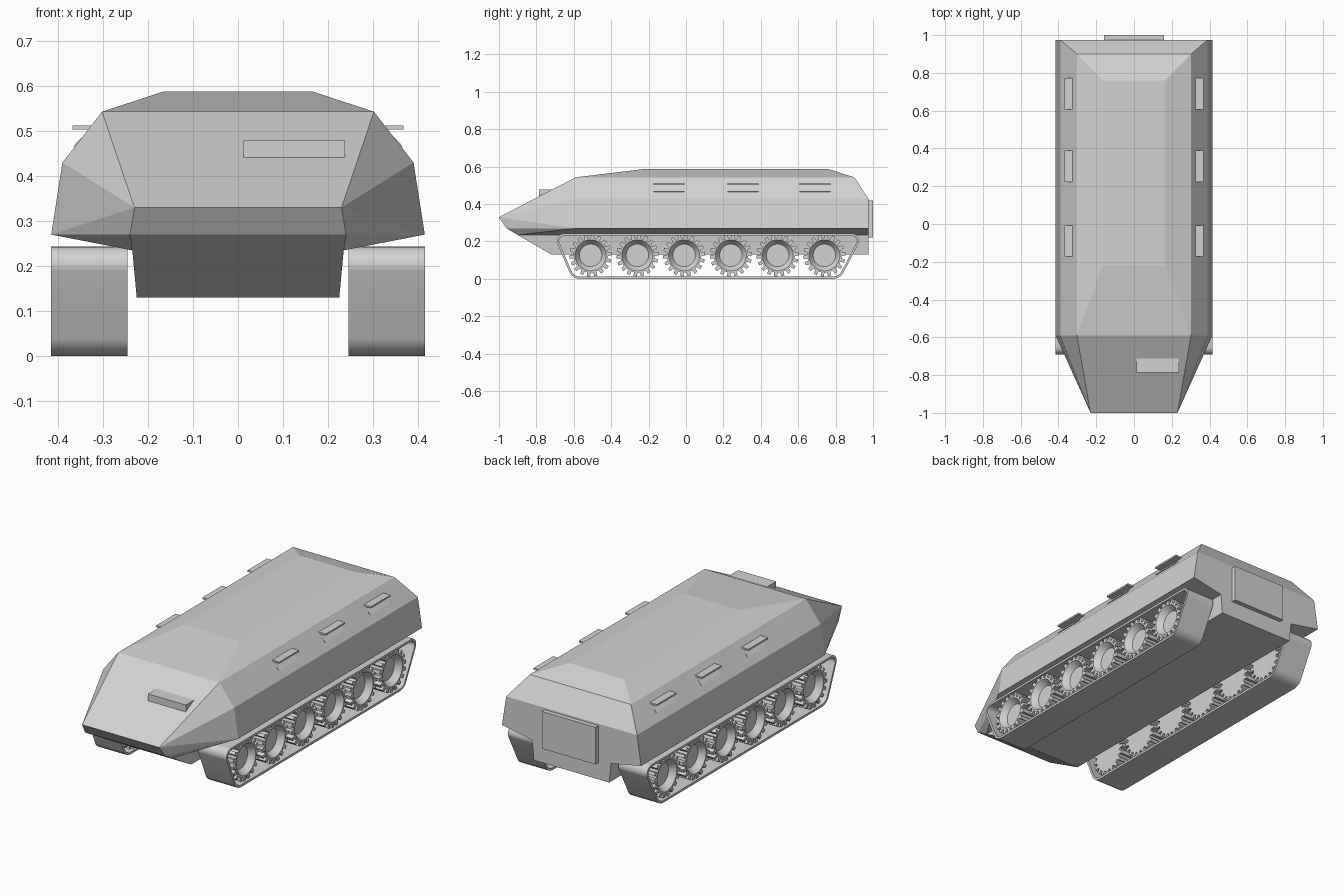
import bpy, bmesh, math

if "Cube" in bpy.data.objects:
    bpy.data.objects.remove(bpy.data.objects["Cube"])

grey = bpy.data.materials.new("light_grey")
grey.diffuse_color = (0.65, 0.65, 0.65, 1)
grey.use_nodes = True
grey.node_tree.nodes["Principled BSDF"].inputs["Base Color"].default_value = grey.diffuse_color


def finish(name, bm, mirror=False, smooth=False):
    bmesh.ops.recalc_face_normals(bm, faces=bm.faces)
    me = bpy.data.meshes.new(name)
    bm.to_mesh(me)
    bm.free()
    me.materials.append(grey)
    ob = bpy.data.objects.new(name, me)
    bpy.context.collection.objects.link(ob)
    if smooth:
        bpy.ops.object.select_all(action='DESELECT')
        ob.select_set(True)
        bpy.context.view_layer.objects.active = ob
        bpy.ops.object.shade_smooth_by_angle(angle=math.radians(28))
    if mirror:
        m = ob.modifiers.new("mirror", 'MIRROR')
        m.use_mirror_merge = False
    return ob


def convex(name, pts, both=False, mirror=False):
    """Solid spanned by points; both=True adds the points at -x."""
    bm = bmesh.new()
    for x, y, z in pts:
        bm.verts.new((x, y, z))
        if both:
            bm.verts.new((-x, y, z))
    bmesh.ops.convex_hull(bm, input=bm.verts)
    bmesh.ops.dissolve_limit(bm, angle_limit=0.01, verts=bm.verts, edges=bm.edges)
    return finish(name, bm, mirror)


def box(name, x0, x1, y0, y1, z0, z1, mirror=False):
    return convex(name, [(x, y, z) for x in (x0, x1) for y in (y0, y1) for z in (z0, z1)],
                  mirror=mirror)


def bridge(bm, a, b):
    n = len(a)
    for i in range(n):
        j = (i + 1) % n
        bm.faces.new((a[i], a[j], b[j], b[i]))


# Faceted upper hull with wedge nose and sponsons
convex("upper_hull", [
    (.23, -1, .33), (.24, -.96, .27), (.235, -.90, .235),
    (.415, -.59, .27), (.39, -.59, .43), (.302, -.59, .543),
    (.165, -.22, .588), (.165, .76, .588), (.302, .90, .543),
    (.39, .975, .43), (.415, .975, .27), (.235, .975, .235)], both=True)

# Lower hull tub
convex("lower_hull", [
    (.238, -.958, .269), (.238, .975, .269),
    (.225, -.72, .13), (.225, .975, .13)], both=True)

# Rear door and front plate
box("rear_door", -.16, .16, .97, 1.0, .22, .42)
box("nose_vision_block", .012, .238, -.785, -.71, .441, .479)

# Side vision ports: shelf plate above a raised panel on the sloped side
for y in (-.09, .305, .69):
    a, b = y - .083, y + .083
    box("port_shelf", .30, .368, a, b, .503, .512, mirror=True)
    convex("port_panel", [(px, py, pz) for py in (a, b) for px, pz in
                          ((.345, .488), (.366, .466), (.355, .462), (.335, .485))],
           mirror=True)

# Track band: outline wraps four circles (y, z, radius)
circles = [(-.65, .203, .04), (.885, .203, .04), (.785, .065, .065), (-.565, .065, .065)]
N = 96


def track_loop(bm, x, inset):
    loop = []
    for i in range(N):
        t = 2 * math.pi * (i + .5) / N
        c, s = math.cos(t), math.sin(t)
        cy, cz, r = max(circles, key=lambda k: k[0] * c + k[1] * s + k[2])
        loop.append(bm.verts.new((x, cy + (r - inset) * c, cz + (r - inset) * s)))
    return loop


bm = bmesh.new()
loops = [track_loop(bm, x, t) for x, t in ((.245, 0), (.415, 0), (.415, .012), (.245, .012))]
for k in range(4):
    bridge(bm, loops[k], loops[(k + 1) % 4])
finish("track_band", bm, mirror=True, smooth=True)

# Toothed road wheels with dished hubs
TEETH = 18
n = TEETH * 4


def wheel_loop(bm, x, r_out, r_in):
    loop = []
    for i in range(n):
        r = r_out if i % 4 < 2 else r_in
        t = 2 * math.pi * (i // 4 + (0, .42, .52, .9)[i % 4]) / TEETH
        loop.append(bm.verts.new((x, r * math.cos(t), r * math.sin(t))))
    return loop


bm = bmesh.new()
rings = [wheel_loop(bm, *a) for a in (
    (.255, .084, .084), (.255, .113, .092), (.405, .113, .092),
    (.405, .083, .083), (.372, .060, .060))]
for p, q in zip(rings, rings[1:]):
    bridge(bm, p, q)
bm.faces.new(rings[0])
bm.faces.new(rings[-1])
wheel = finish("road_wheel", bm, mirror=True, smooth=True)
wheel.location = (0, -.51, .126)
for k in range(1, 6):
    w = wheel.copy()
    w.location.y = -.51 + .25 * k
    bpy.context.collection.objects.link(w)
